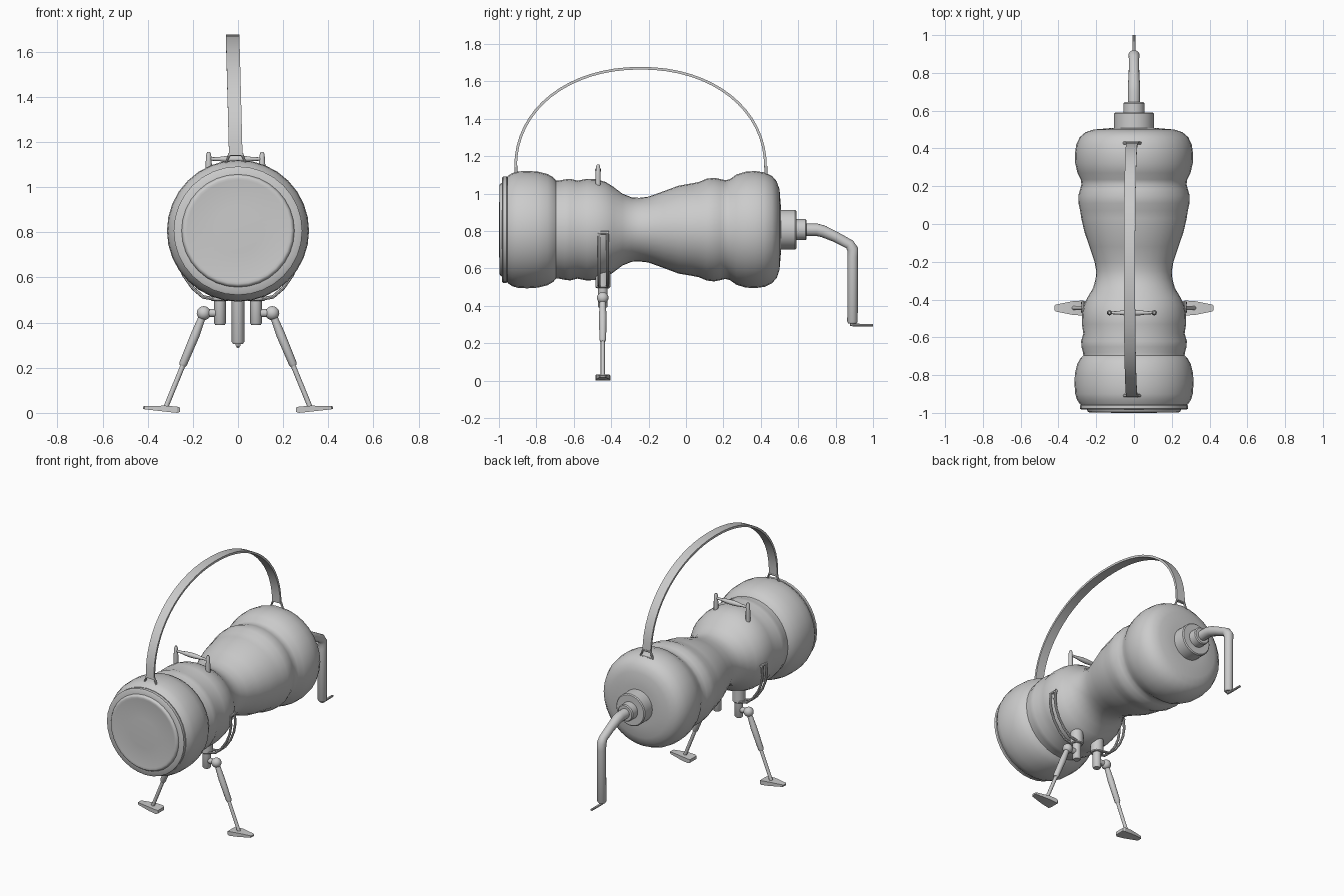
import bpy, bmesh
from math import sin, cos, pi, sqrt
from mathutils import Vector

if "Cube" in bpy.data.objects:
    bpy.data.objects.remove(bpy.data.objects["Cube"])

CZ = 0.807   # height of the body axis


def finish(name, bm, mirror=False, angle=40):
    bmesh.ops.recalc_face_normals(bm, faces=bm.faces)
    me = bpy.data.meshes.new(name)
    bm.to_mesh(me)
    bm.free()
    ob = bpy.data.objects.new(name, me)
    bpy.context.collection.objects.link(ob)
    bpy.ops.object.select_all(action='DESELECT')
    ob.select_set(True)
    bpy.context.view_layer.objects.active = ob
    bpy.ops.object.shade_smooth_by_angle(angle=angle * pi / 180)
    if mirror:
        m = ob.modifiers.new("mirror", 'MIRROR')
        m.use_mirror_merge = False
    return ob


def skin(name, rings, closed=False, mirror=False, angle=40):
    """Bridge equal-sized rings of points, capping open ends."""
    bm = bmesh.new()
    rs = [[bm.verts.new(p) for p in r] for r in rings]
    n = len(rs[0])
    pairs = list(zip(rs, rs[1:])) + ([(rs[-1], rs[0])] if closed else [])
    for a, b in pairs:
        for i in range(n):
            j = (i + 1) % n
            bm.faces.new((a[i], a[j], b[j], b[i]))
    if not closed:
        bm.faces.new(rs[0])
        bm.faces.new(rs[-1])
    return finish(name, bm, mirror, angle)


def lathe(name, profile, n=32):
    """Profile of (y, half width, half height) around the body axis."""
    return skin(name, [[(rx * cos(2 * pi * i / n), y, CZ + rz * sin(2 * pi * i / n))
                        for i in range(n)] for y, rx, rz in profile])


def sweep(name, pts, radii, side, n=12, flat=None, closed=False, mirror=False):
    """Tube along a path; flat=(half width, half thickness) gives a strap."""
    pts = [Vector(p) for p in pts]
    side = Vector(side)
    if not isinstance(radii, (list, tuple)):
        radii = [radii] * len(pts)
    rings, k = [], len(pts)
    for i, p in enumerate(pts):
        if closed:
            a, b = pts[i - 1], pts[(i + 1) % k]
        else:
            a, b = pts[max(i - 1, 0)], pts[min(i + 1, k - 1)]
        d1 = (p - a).normalized() if (p - a).length > 1e-6 else Vector()
        d2 = (b - p).normalized() if (b - p).length > 1e-6 else Vector()
        up = (d1 + d2).normalized().cross(side).normalized()
        if flat:
            w, t = flat
            rings.append([p + side * x * w + up * z * t
                          for x, z in ((-1, -1), (1, -1), (1, 1), (-1, 1))])
        else:
            rings.append([p + radii[i] * (side * cos(2 * pi * j / n) + up * sin(2 * pi * j / n))
                          for j in range(n)])
    return skin(name, rings, closed, mirror)


X, Y = (1, 0, 0), (0, 1, 0)

# main body, waisted with raised bands
lathe("body", [
    (-.955, .25, .25), (-.955, .285, .285), (-.93, .302, .302), (-.90, .311, .311),
    (-.85, .315, .314), (-.79, .313, .31), (-.74, .30, .297), (-.71, .283, .28),
    (-.695, .268, .262), (-.68, .27, .262), (-.65, .278, .268), (-.62, .28, .272),
    (-.58, .268, .262), (-.53, .276, .272), (-.48, .275, .269), (-.43, .266, .255),
    (-.39, .247, .23), (-.34, .217, .192), (-.29, .203, .172), (-.25, .2, .17),
    (-.20, .209, .176), (-.12, .236, .205), (-.04, .263, .235), (.03, .279, .247),
    (.07, .285, .255), (.11, .294, .272), (.15, .295, .277), (.185, .285, .27),
    (.21, .278, .264), (.235, .282, .27), (.27, .299, .295), (.32, .311, .31),
    (.37, .313, .313), (.42, .306, .306), (.46, .287, .287), (.485, .258, .258),
    (.50, .215, .215), (.507, .13, .13)])

# front end plate: flange and raised disc
lathe("front_flange", [(y, r, r) for y, r in (
    (-.945, .25), (-.955, .28), (-.96, .285), (-.978, .285), (-.983, .278), (-.983, .23))])
lathe("front_disc", [(y, r, r) for y, r in (
    (-.97, .25), (-.985, .25), (-.995, .243), (-.998, .235), (-.996, .225), (-1.0, .10))])

# crank at the back: two collars, bent arm, thin pin
for nm, y0, y1, r in (("crank_collar_large", .49, .59, .106), ("crank_collar_small", .58, .645, .056)):
    lathe(nm, [(y0, r, r), (y1 - .006, r, r), (y1, r - .006, r - .006)])
sweep("crank_arm", [(0, .63, .806), (0, .70, .806), (0, .735, .797), (0, .80, .768), (0, .875, .728),
                    (0, .892, .70), (0, .892, .66), (0, .89, .315), (0, .89, .305)],
      [.033, .033, .032, .028, .027, .03, .028, .028, .022], X, 16)
sweep("crank_pin", [(0, .89, .32), (0, .887, .299), (0, .90, .296), (0, 1.0, .296)],
      [.012, .011, .008, .007], X, 8)

# carrying strap arched over the top
arc = []
for i in range(33):
    a = pi * i / 32
    c, s = cos(a), max(sin(a), 0)
    arc.append((-.01 - .014 * s, -.243 - .668 * (abs(c) ** .95) * (1 if c > 0 else -1),
                1.14 + .53 * s ** .95))
sweep("carry_strap", arc, 1, X, flat=(.03, .007))

# wire loops holding the strap ends
for nm, y in (("front", -.908), ("back", .428)):
    sweep(nm + "_strap_loop", [(-.038, y, 1.145), (.018, y, 1.145), (.034, y, 1.105),
                               (-.054, y, 1.105)], .008, Y, 8, closed=True)

# small top bar between two posts
for nm, x in (("left", -.13), ("right", .107)):
    sweep(nm + "_bar_post", [(x, -.47, z) for z in (1.03, 1.10, 1.145, 1.156)],
          [.014, .014, .011, .006], Y, 12)
sweep("top_bar", [(x, -.47, 1.125) for x in (-.13, -.085, -.05, -.012, .027, .062, .107)],
      [.007, .009, .014, .016, .014, .009, .007], Y, 12)

# curved leg guides along the lower sides
guide = [(.268, .79), (.274, .73), (.264, .67), (.24, .61), (.20, .553), (.155, .514), (.09, .502)]
for nm, y in (("front", -.464), ("back", -.419)):
    sweep(nm + "_guide_rail", [(x, y, z) for x, z in guide], .008, Y, 8, mirror=True)
for nm, (x, z) in (("upper", guide[0]), ("lower", guide[-1])):
    sweep(nm + "_guide_end", [(x, -.472, z), (x, -.411, z)], .009, X, 8, mirror=True)

# leg mounts, ball joints and two-stage legs
LY = -.445
sweep("mount_socket", [(.08, LY, z) for z in (.60, .50, .495)], [.04, .04, .035], Y, 16, mirror=True)
sweep("mount_post", [(.08, LY, z) for z in (.52, .397, .39)], [.026, .026, .021], Y, 16, mirror=True)
sweep("joint_stub", [(.08, LY, .442), (.15, LY, .442)], .018, Y, 12, mirror=True)
bm = bmesh.new()
bmesh.ops.create_uvsphere(bm, u_segments=16, v_segments=10, radius=.031)
bmesh.ops.translate(bm, verts=bm.verts, vec=(.152, LY, .442))
finish("ball_joint", bm, True)
sweep("upper_leg", [(.152, LY, .442), (.19, LY, .345), (.243, LY, .218), (.247, LY, .208)],
      [.015, .02, .018, .013], Y, 12, mirror=True)
sweep("lower_leg", [(.24, LY, .22), (.322, LY, .02)], .011, Y, 12, mirror=True)

# wedge feet, narrow at the outer tip
skin("foot", [[(x, LY - w, z0), (x, LY + w, z0), (x, LY + w, z1), (x, LY - w, z1)]
              for x, w, z0, z1 in ((.258, .034, .004, .024), (.27, .04, 0, .028),
                                   (.325, .036, .006, .032), (.415, .018, .016, .03),
                                   (.42, .012, .018, .028))], mirror=True, angle=25)
